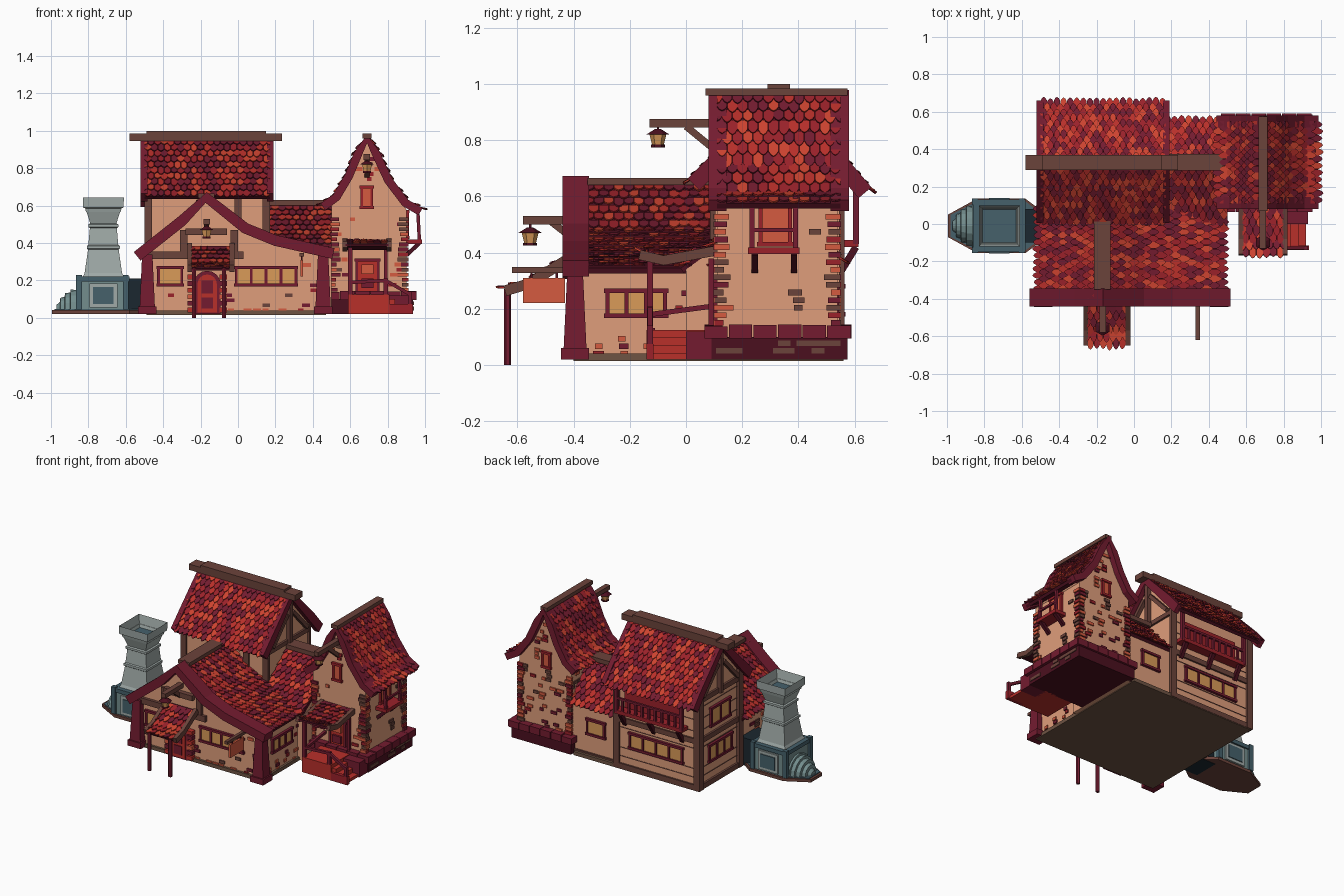
import bpy, bmesh, math, random
from mathutils import Vector

if "Cube" in bpy.data.objects:
    bpy.data.objects.remove(bpy.data.objects["Cube"])
random.seed(4)

COL = dict(wall=(.87,.61,.48), maroon=(.45,.13,.2), dark=(.3,.09,.14), brown=(.42,.27,.24), red=(.72,.2,.18),
           red2=(.6,.15,.18), red3=(.8,.27,.2), orange=(.83,.36,.26), glass=(.85,.6,.35), floor=(.43,.33,.27),
           steel=(.45,.55,.55), steel2=(.28,.38,.42), steel3=(.62,.66,.65), soot=(.13,.17,.2))
MAT = {}
for k, c in COL.items():
    MAT[k] = bpy.data.materials.new(k)
    MAT[k].diffuse_color = tuple(v ** 2.2 for v in c) + (1,)

QUADS = [(0,1,3,2), (4,6,7,5), (0,4,5,1), (2,3,7,6), (0,2,6,4), (1,5,7,3)]

def build(name, parts):
    """One object from a list of (verts, faces, colour)."""
    cols = list(dict.fromkeys(p[2] for p in parts))
    vs, fs, mi = [], [], []
    for v, f, c in parts:
        o = len(vs)
        vs += [tuple(p) for p in v]
        fs += [[i + o for i in q] for q in f]
        mi += [cols.index(c)] * len(f)
    me = bpy.data.meshes.new(name)
    me.from_pydata(vs, [], fs)
    for c in cols: me.materials.append(MAT[c])
    for p, m in zip(me.polygons, mi): p.material_index = m
    bm = bmesh.new(); bm.from_mesh(me)
    bmesh.ops.recalc_face_normals(bm, faces=bm.faces)
    bm.to_mesh(me); bm.free()
    ob = bpy.data.objects.new(name, me)
    bpy.context.collection.objects.link(ob)
    return ob

def box(x0, x1, y0, y1, z0, z1, c):
    return [(x, y, z) for x in (x0, x1) for y in (y0, y1) for z in (z0, z1)], QUADS, c

def fbox(face, d, u0, u1, z0, z1, t, c):
    """Box standing t proud of a wall plane d; face is F, B, L or R."""
    lo, hi = (d - t, d + .005) if face in 'FL' else (d - .005, d + t)
    return box(u0, u1, lo, hi, z0, z1, c) if face in 'FB' else box(lo, hi, u0, u1, z0, z1, c)

def beam(p, q, w, c, n=4, w2=None):
    p, q = Vector(p), Vector(q)
    rot = (q - p).to_track_quat('Z', 'Y')
    ring = [Vector((math.cos(a), math.sin(a), 0)) * .707 for a in [math.pi / n + 2 * math.pi * i / n for i in range(n)]]
    v = [p + rot @ (r * w) for r in ring] + [q + rot @ (r * (w2 or w)) for r in ring]
    f = [list(range(n)), list(range(n, 2 * n))] + [(i, (i+1) % n, n + (i+1) % n, n + i) for i in range(n)]
    return v, f, c

def at(axis, s, a, z): return Vector((s, a, z) if axis == 'x' else (a, s, z))

def prism(axis, pts, lo, hi, c):
    n = len(pts)
    v = [at(axis, s, *p) for s in (lo, hi) for p in pts]
    return v, [list(range(n)), list(range(n, 2*n))] + [(i, (i+1) % n, n + (i+1) % n, n + i) for i in range(n)], c

def band(axis, pts, up, down, lo, hi, c):
    """Strip following a profile, thickened along its normals."""
    out = []
    for i in range(len(pts)):
        a, b = Vector(pts[max(i-1, 0)]), Vector(pts[min(i+1, len(pts)-1)])
        t = (b - a).normalized()
        nrm = Vector((-t.y, t.x))
        if nrm.y < 0: nrm = -nrm
        out.append((Vector(pts[i]) + nrm * up, Vector(pts[i]) - nrm * down))
    v = [at(axis, s, *p) for o in out for s in (lo, hi) for p in o]
    f = [(0,1,3,2), tuple(len(v) - 4 + k for k in (0,1,3,2))]
    for i in range(len(pts) - 1):
        o = 4 * i
        f += [(o+a, o+b, o+4+b, o+4+a) for a, b in ((0,1), (1,3), (3,2), (2,0))]
    return v, f, c

def tiles(axis, pts, lo, hi, step=.043, w=.036):
    """Rows of rounded shingles from eave (first point) to ridge."""
    parts, dist, row = [], .03, 0
    P = [Vector(p) for p in pts]
    L = [(b - a).length for a, b in zip(P, P[1:])]
    n = max(1, round((hi - lo) / w)); w = (hi - lo) / n
    while dist < sum(L) + .01:
        d, i = dist, 0
        while i < len(L) - 1 and d > L[i]: d -= L[i]; i += 1
        t = (P[i+1] - P[i]).normalized()
        q = P[i] + t * min(d, L[i])
        nr = Vector((-t.y, t.x))
        if nr.y < 0: nr = -nr
        for k in range(n + row % 2):
            s = lo + (k + .5 - .5 * (row % 2)) * w
            ln, lift = .062 + random.uniform(-.005, .007), .015 + random.uniform(0, .005)
            v = []
            for h in (0, -.007):
                for a, e in ((-.48, 0), (.48, 0), (.48, .65), (.27, .88), (0, 1), (-.27, .88), (-.48, .65)):
                    r = q + t * (.012 - ln * e) + nr * (.005 + lift * e + h)
                    v.append(at(axis, min(max(s + a * w, lo), hi), r.x, r.y))
            f = [list(range(7)), list(range(7, 14))] + [(j, (j+1) % 7, 7 + (j+1) % 7, 7 + j) for j in range(7)]
            parts.append((v, f, random.choice(['maroon', 'maroon', 'red2', 'red2', 'red', 'red3'])))
        dist += step; row += 1
    return parts

def roof(name, axis, left, right, lo, hi):
    build(name + '_deck', [band(axis, left + right[::-1][1:], 0, .02, lo, hi, 'dark')])
    build(name + '_shingles', tiles(axis, left, lo, hi) + tiles(axis, right, lo, hi))

def window(name, face, d, u0, u1, z0, z1, panes=1, frame='maroon', pane='glass'):
    parts = [fbox(face, d, u0, u1, z0, z1, .008, pane)]
    for z in (z0, z1): parts.append(fbox(face, d, u0 - .012, u1 + .012, z - .008, z + .008, .018, frame))
    for i in range(panes + 1):
        u = u0 + (u1 - u0) * i / panes
        parts.append(fbox(face, d, u - .007, u + .007, z0, z1, .015, frame))
    build(name, parts)

def stones(name, face, d, u0, u1, z0, z1, avoid=(), fill=.35, quoins=False):
    parts, z = [], z0
    while z < z1 - .015:
        u = u0 + random.uniform(0, .03)
        while u < u1 - .025:
            w = random.uniform(.024, .05); e = min(u + w, u1)
            if random.random() < fill and not any(u < b and e > a and z < h and z + .02 > g for a, b, g, h in avoid):
                parts.append(fbox(face, d, u, e, z, z + .02, .008, random.choice(['maroon', 'brown', 'red2', 'orange', 'orange'])))
            u += w + .008
        if quoins:
            k = random.uniform(.02, .05)
            for a, b in ((u0 - .008, u0 + k), (u1 - k, u1 + .008)):
                parts.append(fbox(face, d, a, b, z, z + .02, .012, random.choice(['maroon', 'red2', 'orange', 'brown'])))
        z += .027
    build(name, parts)

def lantern(name, x, y, z):
    build(name, [beam((x, y, z), (x, y, z + .035), .03, 'glass', 6, .042), beam((x, y, z + .035), (x, y, z + .055), .06, 'dark', 6, .015),
                 beam((x, y, z - .01), (x, y, z), .035, 'dark', 6), beam((x, y, z + .05), (x, y, z + .085), .008, 'dark')])

# floor and walls
build('floor_slab', [box(-.49, .47, -.4, .56, .015, .04, 'floor')])
build('main_house_walls', [prism('x', [(.1,.02), (.55,.02), (.55,.7), (.33,.93), (.1,.7)], -.48, .15, 'wall')])
build('front_wing_walls', [prism('y', [(-.475,.02), (.455,.02), (.455,.335), (.2,.39), (.03,.455), (-.17,.62), (-.475,.35)], -.385, .12, 'wall')])
build('link_walls', [prism('x', [(0,.02), (.53,.02), (.53,.38), (.33,.58), (0,.34)], .14, .5, 'wall')])
build('tower_walls', [prism('y', [(.5,.1), (.9,.1), (.9,.58), (.83,.67), (.76,.83), (.69,.95), (.62,.83), (.57,.7), (.5,.6)], .11, .54, 'wall')])

# roofs: left and right profiles, each eave to ridge
ML, MR = [(.02,.65), (.1,.73), (.33,.965)], [(.645,.62), (.56,.72), (.33,.965)]
FL, FR = [(-.51,.345), (-.3,.52), (-.17,.645)], [(.48,.345), (.2,.415), (.04,.48), (-.17,.645)]
KL, KR = [(-.02,.345), (.15,.46), (.33,.605)], [(.55,.365), (.46,.46), (.33,.605)]
TL, TR = [(.45,.6), (.52,.65), (.585,.76), (.635,.88), (.69,.965)], [(.98,.575), (.9,.62), (.81,.74), (.745,.88), (.69,.965)]
roof('main_roof', 'x', ML, MR, -.5, .17)
roof('front_roof', 'y', FL, FR, -.4, .1)
roof('link_roof', 'x', KL, KR, .16, .5)
roof('tower_roof', 'y', TL, TR, .11, .55)
build('main_bargeboards', [band('x', ML + MR[::-1][1:], .02, .04, a, a + .035, 'maroon') for a in (-.52, .155)])
build('front_bargeboard', [band('y', [(-.54,.33)] + FL[1:] + FR[::-1][1:-1] + [(.51,.345)], .028, .03, -.44, -.345, 'maroon')])
build('tower_bargeboards', [band('y', TL + TR[::-1][1:], .015, .03, a, b, 'maroon') for a, b in ((.08, .145), (.515, .58))])
build('ridge_beams', [box(-.58, .235, .29, .37, .945, .985, 'brown'), box(-.49, .15, .29, .37, .975, 1.0, 'brown'),
                      box(-.215, -.125, -.35, .1, .64, .665, 'brown'), box(.17, .5, .285, .375, .6, .63, 'brown'),
                      box(.665, .715, .07, .575, .96, .985, 'brown')])

# timber framing
T = [fbox('F', .1, a, a + .04, .3, .72, .015, 'brown') for a in (-.5, -.02, .13)]
T += [fbox('F', -.385, -.5, .03, .315, .355, .02, 'brown')]
T += [fbox('F', -.385, a, a + .04, .355, h, .018, 'brown') for a, h in ((-.31, .47), (-.04, .47))]
T += [beam((-.28, -.4, .46), (-.06, -.4, .46), .035, 'brown')]
for u in (-.5, .12): T.append(fbox('B', .55, u, u + .045, .02, .7, .015, 'brown'))
for z in (.02, .34): T.append(fbox('B', .55, -.5, .16, z, z + .035, .012, 'brown'))
for u in (.085, .515): T.append(fbox('L', -.48, u, u + .045, .02, .72, .02, 'brown'))
for z in (.02, .34, .62): T.append(fbox('L', -.48, .1, .55, z, z + .035, .014, 'brown'))
for x in (-.495, .165):
    T += [beam((x, .33, .62), (x, .33, .94), .03, 'brown'), beam((x, .14, .66), (x, .3, .83), .025, 'brown'), beam((x, .52, .66), (x, .36, .83), .025, 'brown')]
T += [fbox('R', .15, .1, .55, .62, .65, .014, 'brown'), fbox('B', .53, .16, .5, .02, .05, .012, 'brown')]
build('timber_frame', T)
build('plank_lines', [fbox('B', .55, -.48, .15, z, z + .005, .003, 'brown') for z in (.1, .16, .3, .42, .5, .58)] +
      [fbox('L', -.48, .1, .55, z, z + .005, .003, 'brown') for z in (.1, .16, .3, .42, .5, .58)])

# flared corner buttresses of the front wing
build('corner_buttresses', [beam((x, -.395, .02), (x, -.395, z1), w, 'maroon', 4, w2) for x in (-.485, .455)
                            for z1, w, w2 in ((.06, .1, .1), (.34, .085, .055))])

# windows
window('front_left_window', 'F', -.385, -.425, -.3, .175, .27)
window('front_right_window', 'F', -.385, -.01, .31, .175, .27, 4)
window('wing_side_window', 'R', .455, -.28, -.075, .175, .265, 3)
window('tower_gable_window', 'F', .11, .662, .715, .59, .7, 1, 'red2', 'orange')
window('tower_back_window', 'B', .54, .662, .715, .56, .66, 1, 'red2', 'orange')
window('back_window', 'B', .55, -.36, .04, .18, .28, 4)
window('link_back_window', 'B', .53, .25, .38, .18, .28)
window('left_low_window', 'L', -.48, .2, .44, .18, .29, 3)
window('left_high_window', 'L', -.48, .22, .42, .42, .54, 2)

# scattered masonry
stones('front_stones', 'F', -.385, -.44, .42, .03, .3, [(-.45,-.28,.15,.3), (-.04,.34,.15,.3), (-.26,-.07,0,.3)])
stones('wing_side_stones', 'R', .455, -.34, .08, .03, .3, [(-.31,-.05,.15,.29)])
stones('wing_left_stones', 'L', -.475, -.34, .09, .03, .3)
stones('tower_front_stones', 'F', .11, .5, .9, .14, .56, [(.59,.79,.1,.44)], .22, True)
stones('tower_gable_stones', 'F', .11, .6, .78, .57, .86, [(.64,.735,.57,.72)], .25)
stones('tower_right_stones', 'R', .9, .11, .54, .14, .56, [(.2,.42,.3,.6)], .1, True)
stones('tower_back_stones', 'B', .54, .5, .9, .14, .56, [(.64,.735,.54,.68)], .22, True)
stones('tower_back_gable_stones', 'B', .54, .6, .78, .57, .86, [(.64,.735,.54,.68)], .25)
stones('tower_left_stones', 'L', .5, .11, .54, .4, .58, (), .2)

# tower plinth with capstones
caps = [box(.48, .935, .09, .575, .02, .1, 'dark')]
for i in range(6):
    u, v = .465 + i * .0815, .065 + i * .0875
    h = random.uniform(.135, .148)
    caps += [box(u, u + .077, .065, .13, .095, h, 'maroon'), box(u, u + .077, .52, .59, .095, h, 'maroon')]
    caps.append(box(.88, .955, v, v + .083, .095, h, 'maroon'))
for i in range(12):
    u = random.uniform(.1, .52)
    caps.append(fbox('R', .935, u, u + .045, .04 + .028 * (i % 2), .06 + .028 * (i % 2), .005, 'brown'))
build('tower_plinth', caps)

# arched front door with stone surround
def arch(x, z, r, h): return [(x - r, z), (x + r, z)] + [(x + r * math.cos(a), h + r * math.sin(a)) for a in [math.pi * i / 8 for i in range(9)]]
build('front_door', [prism('y', arch(-.165, .02, .072, .18), -.415, -.38, 'maroon'), prism('y', arch(-.165, .03, .052, .18), -.42, -.38, 'red'),
                     box(-.195, -.135, -.426, -.41, .13, .2, 'maroon'), box(-.195, -.135, -.426, -.41, .05, .11, 'maroon')] +
      [fbox('F', -.385, x - .02, x + .02, z, z + .026, .035, c) for x in (-.25, -.08) for z, c in ((.03,'red'), (.065,'maroon'), (.1,'orange'), (.135,'red'), (.17,'maroon'), (.205,'red'))])
PA = [(-.645,.265), (-.56,.29), (-.41,.385)]
build('front_awning_deck', [band('x', PA, 0, .012, -.255, -.045, 'dark')] + [band('x', PA, .018, .02, a, a + .025, 'brown') for a in (-.27, -.045)])
build('front_awning_shingles', tiles('x', PA, -.25, -.045))
build('front_awning_posts', [beam((x, -.635, 0), (x, -.635, .27), .018, 'maroon', 6) for x in (-.235, -.075)])

# lantern arms, lanterns and hanging sign
build('lantern_arms', [box(-.185, -.15, -.58, -.38, .5, .53, 'brown'), beam((-.168, -.39, .44), (-.168, -.48, .51), .025, 'brown'),
                       box(.672, .706, -.13, .12, .845, .875, 'brown'), beam((.69, .11, .76), (.69, .0, .85), .025, 'brown')])
lantern('wing_lantern', -.168, -.555, .435)
lantern('tower_lantern', .69, -.1, .785)
build('hanging_sign', [box(.33, .352, -.62, -.38, .328, .348, 'brown'), box(.334, .348, -.58, -.43, .22, .31, 'orange'),
                       beam((.341, -.55, .3), (.341, -.55, .33), .008, 'dark'), beam((.341, -.46, .3), (.341, -.46, .33), .008, 'dark')])

# tower door, awning, landing and stairs
window('tower_door', 'F', .11, .635, .75, .135, .31, 1, 'maroon', 'red')
build('tower_door_panels', [fbox('F', .1, .66, .725, a, b, .012, c) for a, b, c in ((.16,.21,'maroon'), (.235,.285,'orange'))])
PT = [(-.165,.395), (-.08,.375), (.11,.41)]
build('tower_awning_deck', [band('x', PT, 0, .012, .575, .805, 'dark')] + [band('x', PT, .015, .02, a, a + .025, 'brown') for a in (.56, .795)])
build('tower_awning_shingles', tiles('x', PT, .58, .8))
build('landing_stairs', [box(.59, .81, -.14, .1, .02, .125, 'red'), box(.8, .935, -.14, -.115, .02, .075, 'red2')] +
      [box(.8 + .04 * i, .84 + .04 * i, -.125, .0, .02, .1 - .03 * i, 'red') for i in range(3)] +
      [box(.8, .93, 0, .09, .02, .12, 'maroon')])
build('stair_railing', [beam((x, -.128, z), (x, -.128, h), .022, 'maroon') for x, z, h in ((.6,.02,.39), (.79,.1,.21), (.92,.02,.14), (.6,.1,.2))] +
      [beam((.6, -.128, .19), (.79, -.128, .2), .018, 'maroon'), beam((.79, -.128, .2), (.92, -.128, .125), .018, 'maroon'),
       beam((.6, -.128, .18), (.6, .1, .21), .018, 'maroon'), beam((.79, .09, .12), (.79, .09, .38), .018, 'maroon')])

# balconies on the tower side and the main house back
window('tower_balcony_door', 'R', .9, .265, .37, .43, .57, 1, 'red2', 'orange')
build('tower_balcony', [box(.89, .985, .22, .405, .395, .418, 'red2')] + [beam((.9, y, .335), (.97, y, .4), .022, 'dark') for y in (.245, .385)] +
      [beam((.97, y, .41), (.96, y, .6), .018, 'maroon') for y in (.235, .39)] + [beam((.97, .23, .48), (.97, .395, .48), .014, 'maroon')])
build('back_balcony', [box(-.4, .12, .55, .615, .42, .445, 'red2'), box(-.4, .12, .6, .615, .52, .535, 'maroon'), box(-.36, .08, .55, .56, .45, .6, 'red2')] +
      [beam((-.39 + i * .05, .608, .44), (-.39 + i * .05, .608, .52), .014, 'maroon') for i in range(11)] +
      [beam((x, .605, .43), (x, .605, .67), .022, 'maroon') for x in (-.39, .11)] + [beam((x, .55, .33), (x, .605, .42), .025, 'dark') for x in (-.36, -.14, .08)])

# furnace: base plate, body, ribbed hood and hollow square stack
cx, cy = -.72, -.01
def plate(g): return [(-.5, cy - .07 - g), (-.58, cy - .13 - g), (-.84, cy - .13 - g), (-.98 - g, cy - .06), (-.98 - g, cy + .06), (-.84, cy + .13 + g), (-.58, cy + .13 + g), (-.5, cy + .07 + g)]
def flat(pts, z0, z1, c):
    v, f, _ = prism('x', pts, z0, z1, c)
    return [(p.y, p.z, p.x) for p in v], f, c
build('furnace_plate', [flat(plate(.015), .022, .042, 'brown'), flat(plate(0), .03, .048, 'steel2')])
body = [box(-.85, -.59, cy - .13, cy + .13, .045, .2, 'steel'), box(-.86, -.58, cy - .14, cy + .14, .195, .222, 'steel2'), box(-.6, -.47, cy - .09, cy + .09, .02, .21, 'soot')]
for s in 'FB':
    d = cy - .13 if s == 'F' else cy + .13
    body += [fbox(s, d, -.795, -.645, .055, .185, .012, 'steel3'), fbox(s, d, -.775, -.665, .075, .165, .018, 'steel2')]
for x in (-.85, -.6):
    for y in (cy - .13, cy + .13): body.append(box(x - .015, x + .015, y - .015, y + .015, .045, .23, 'steel2'))
build('furnace_body', body)

def rings(levels, n, c, mk):
    v = [p for l in levels for p in mk(l, n)]
    f = [(i*n + j, i*n + (j+1) % n, (i+1)*n + (j+1) % n, (i+1)*n + j) for i in range(len(levels) - 1) for j in range(n)]
    return v, f + [list(range(n)), list(range(len(v) - n, len(v)))], c
hood = [(-.84,.115), (-.865,.118), (-.867,.105), (-.895,.106), (-.897,.09), (-.925,.088), (-.927,.068), (-.95,.062), (-.952,.04), (-.97,.025)]
build('furnace_hood', [rings(hood, 16, 'steel', lambda l, n: [(l[0], cy + l[1] * math.cos(2*math.pi*j/n), .045 + max(0, l[1] * math.sin(2*math.pi*j/n))) for j in range(n)])])
stack = [(.22,.11), (.24,.1), (.365,.082), (.37,.088), (.385,.088), (.39,.08), (.48,.072), (.485,.08), (.5,.08), (.505,.07), (.585,.095), (.59,.108), (.645,.11), (.645,.085), (.56,.06)]
square = lambda l, n: [(cx + a * l[1], cy + b * l[1], l[0]) for a, b in ((-1,-1), (1,-1), (1,1), (-1,1))]
build('furnace_stack', [rings(stack[:13], 4, 'steel3', square), rings(stack[12:], 4, 'soot', square)][:1] + [])
st = bpy.data.objects['furnace_stack']
bm = bmesh.new(); bm.from_mesh(st.data)
top = max(bm.faces, key=lambda f: f.calc_center_median().z)
bmesh.ops.inset_region(bm, faces=[top], thickness=.025)
bmesh.ops.translate(bm, verts=top.verts, vec=(0, 0, -.08))
st.data.materials.append(MAT['steel2']); top.material_index = 1
bm.to_mesh(st.data); bm.free()

for m in bpy.data.materials:
    if m.users and not m.is_grease_pencil:
        m.use_nodes = True
        m.node_tree.nodes["Principled BSDF"].inputs["Base Color"].default_value = m.diffuse_color
